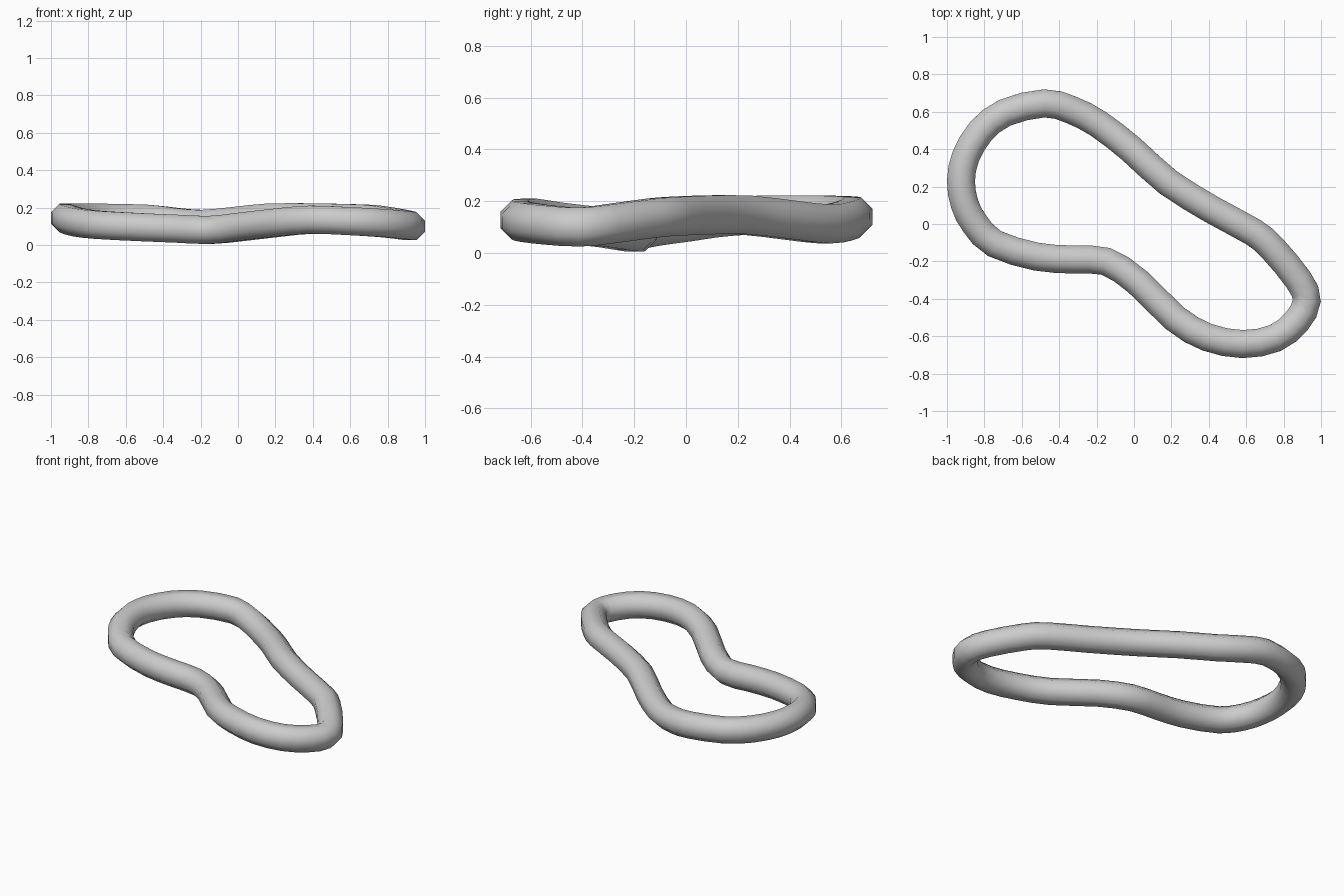
import bpy, bmesh, math
from mathutils import Vector

SIDES = 8
RADIUS = 0.081
STEPS = 2

# Centre line of the closed band, counter-clockwise from the top bend
PATH = [
    (-.48, .645, .14), (-.69, .595, .145), (-.82, .495, .147), (-.90, .36, .147),
    (-.925, .23, .145), (-.905, .105, .135), (-.85, 0, .12), (-.745, -.105, .107),
    (-.52, -.175, .095), (-.33, -.19, .087), (-.15, -.2, .08), (.02, -.31, .097),
    (.22, -.505, .12), (.39, -.605, .135), (.58, -.642, .128), (.755, -.61, .118),
    (.87, -.52, .107), (.924, -.41, .1), (.88, -.30, .112), (.74, -.13, .135),
    (.64, -.045, .142), (.42, .075, .147), (.18, .225, .147), (-.015, .4, .127),
    (-.19, .535, .112), (-.335, .61, .123),
]


def smooth_path(points, steps):
    """Closed Catmull-Rom interpolation of the centre line."""
    pts = [Vector(p) for p in points]
    count = len(pts)
    result = []
    for i in range(count):
        a, b, c, d = (pts[(i + k) % count] for k in (-1, 0, 1, 2))
        for s in range(steps):
            t = s / steps
            result.append(b + (c - a) * t / 2
                          + (a * 2 - b * 5 + c * 4 - d) * t * t / 2
                          + (b * 3 - a - c * 3 + d) * t ** 3 / 2)
    return result


def sweep_closed(name, centres, material):
    """Sweep an upright octagon round a closed loop of centres."""
    bm = bmesh.new()
    count = len(centres)
    rings = []
    for i, centre in enumerate(centres):
        tangent = (centres[(i + 1) % count] - centres[i - 1]).normalized()
        side = tangent.cross(Vector((0, 0, 1))).normalized()
        up = side.cross(tangent)
        ring = []
        for k in range(SIDES):
            angle = (k + 0.5) * math.tau / SIDES
            offset = side * math.cos(angle) + up * math.sin(angle)
            ring.append(bm.verts.new(centre + offset * RADIUS))
        rings.append(ring)
    for i, ring in enumerate(rings):
        following = rings[(i + 1) % count]
        for k in range(SIDES):
            n = (k + 1) % SIDES
            face = bm.faces.new((ring[k], ring[n], following[n], following[k]))
            face.smooth = True
    bmesh.ops.recalc_face_normals(bm, faces=bm.faces)
    mesh = bpy.data.meshes.new(name)
    bm.to_mesh(mesh)
    bm.free()
    mesh.materials.append(material)
    obj = bpy.data.objects.new(name, mesh)
    bpy.context.collection.objects.link(obj)
    return obj


def flat_material(name, colour):
    mat = bpy.data.materials.new(name)
    mat.use_nodes = True
    mat.diffuse_color = colour
    mat.node_tree.nodes["Principled BSDF"].inputs["Base Color"].default_value = colour
    return mat


cube = bpy.data.objects.get("Cube")
if cube:
    bpy.data.objects.remove(cube, do_unlink=True)

# The looped band
grey = flat_material("light grey", (0.6, 0.6, 0.6, 1))
sweep_closed("looped_band", smooth_path(PATH, STEPS), grey)
